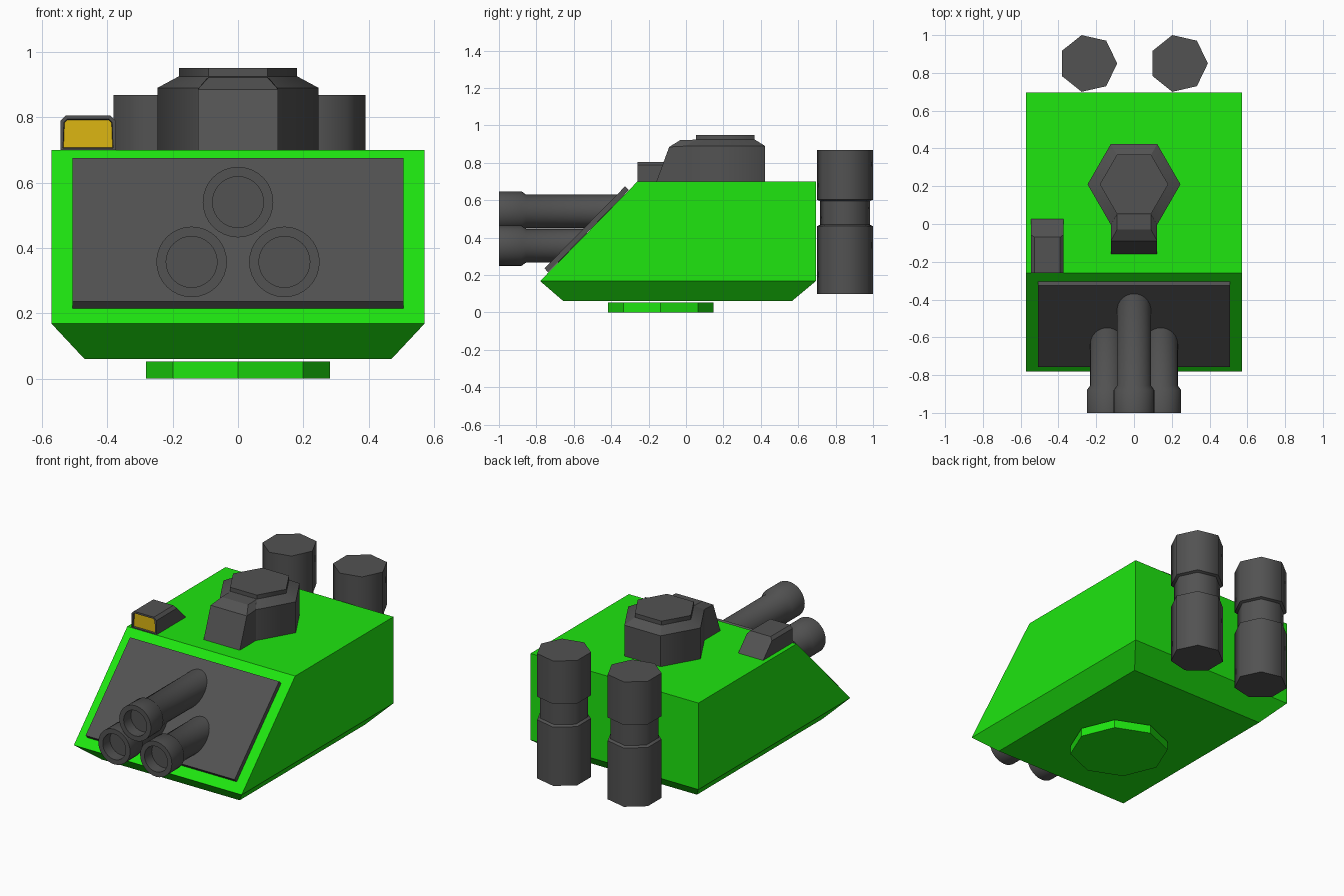
import bpy, bmesh
from math import cos, sin, tau, radians

if "Cube" in bpy.data.objects:
    bpy.data.objects.remove(bpy.data.objects["Cube"])


def material(name, rgb):
    m = bpy.data.materials.new(name)
    m.diffuse_color = (*rgb, 1)
    m.use_nodes = True
    m.node_tree.nodes["Principled BSDF"].inputs["Base Color"].default_value = m.diffuse_color
    return m


green = material("green_paint", (0.013, 0.79, 0.005))
yellow = material("yellow_glass", (0.72, 0.47, 0.006))
grey = material("dark_grey", (0.085, 0.085, 0.085))


def finish(name, bm, *mats):
    bmesh.ops.recalc_face_normals(bm, faces=bm.faces)
    me = bpy.data.meshes.new(name)
    bm.to_mesh(me)
    bm.free()
    ob = bpy.data.objects.new(name, me)
    bpy.context.collection.objects.link(ob)
    for m in mats or (grey,):
        me.materials.append(m)
    return ob


def smooth(ob, degrees):
    bpy.ops.object.select_all(action='DESELECT')
    ob.select_set(True)
    bpy.context.view_layer.objects.active = ob
    bpy.ops.object.shade_smooth_by_angle(angle=radians(degrees))


def hull_mesh(points):
    """Convex solid with its flat triangles merged."""
    bm = bmesh.new()
    for p in points:
        bm.verts.new(p)
    bmesh.ops.convex_hull(bm, input=bm.verts)
    bmesh.ops.dissolve_limit(bm, angle_limit=radians(0.5), verts=bm.verts, edges=bm.edges)
    return bm


def mirrored(points):
    return [(s * x, y, z) for x, y, z in points for s in (-1, 1)]


def turned(name, profile, n, loc, along_y=False, mats=()):
    """Stack of n-sided rings (radius, position), capped at both ends."""
    bm = bmesh.new()
    rings = []
    for r, t in profile:
        ring = []
        for i in range(n):
            u, v = r * cos(tau * i / n), r * sin(tau * i / n)
            ring.append(bm.verts.new((u, t, v) if along_y else (u, v, t)))
        rings.append(ring)
    for a, b in zip(rings, rings[1:]):
        for i in range(n):
            j = (i + 1) % n
            bm.faces.new((a[i], a[j], b[j], b[i]))
    bm.faces.new(rings[0])
    bm.faces.new(rings[-1])
    ob = finish(name, bm, *mats)
    ob.location = loc
    return ob


# Turret body: sloped front, tapered underside
finish("turret_body", hull_mesh(mirrored([
    (0.571, -0.26, 0.70), (0.571, 0.695, 0.70), (0.571, 0.695, 0.168), (0.571, -0.78, 0.168),
    (0.47, -0.655, 0.06), (0.47, 0.565, 0.06)])), green)

# Turning ring underneath
turned("turret_ring", [(0.282, 0), (0.282, 0.052)], 8, (0, -0.135, 0), mats=[green])

# Plate on the sloped front
finish("front_plate", hull_mesh(mirrored([
    (0.507, -0.757, 0.236), (0.507, -0.325, 0.675),
    (0.507, -0.305, 0.655), (0.507, -0.737, 0.215)])))

# Three hollow gun barrels running into the plate
for i, (x, z, end) in enumerate([(0, 0.54, -0.35), (-0.142, 0.357, -0.53), (0.142, 0.357, -0.53)]):
    smooth(turned(f"gun_barrel_{i + 1}",
                  [(0.078, -0.93), (0.078, -1), (0.108, -1), (0.108, -0.88), (0.09, -0.855), (0.09, end)],
                  32, (x, 0, z), along_y=True), 50)

# Seven-sided rear canisters with a narrow neck, softly shaded around
for side, x in (("left", -0.243), ("right", 0.237)):
    smooth(turned(f"rear_canister_{side}",
                  [(0.154, 0.10), (0.154, 0.461), (0.137, 0.469), (0.137, 0.596), (0.154, 0.603),
                   (0.154, 0.868)],
                  7, (x, 0.85, 0)), 55)

# Hexagonal cupola with raised hatch, softened only at its side corners
cupola = turned("cupola", [(0.246, 0.695), (0.246, 0.89), (0.181, 0.925), (0.181, 0.95)],
                6, (0, 0.21, 0))
mesh = cupola.data
mesh.shade_smooth()
for e in mesh.edges:
    e.use_edge_sharp = any(abs(mesh.vertices[v].co.y) > 0.01 for v in e.vertices)

# Visor block in front of the cupola
finish("cupola_visor", hull_mesh(mirrored([
    (0.123, -0.16, 0.695), (0.123, -0.09, 0.885), (0.09, -0.03, 0.922),
    (0.123, 0.01, 0.695), (0.123, 0.01, 0.89), (0.09, 0.06, 0.924)])))

# Headlight: chamfered housing, front face recessed as yellow glass
lamp = hull_mesh([(-0.459 + x, y, z) for x, y, z in mirrored([
    (0.085, -0.26, 0.697), (0.085, -0.26, 0.788), (0.068, -0.26, 0.805),
    (0.068, -0.07, 0.805), (0.085, -0.058, 0.788), (0.085, 0.03, 0.697)])])
bmesh.ops.recalc_face_normals(lamp, faces=lamp.faces)
front = min(lamp.faces, key=lambda f: f.normal.y)
bmesh.ops.inset_region(lamp, faces=[front], thickness=0.012)
bmesh.ops.inset_region(lamp, faces=[front], thickness=0.002, depth=-0.012)
front.material_index = 1
finish("headlight", lamp, grey, yellow)
